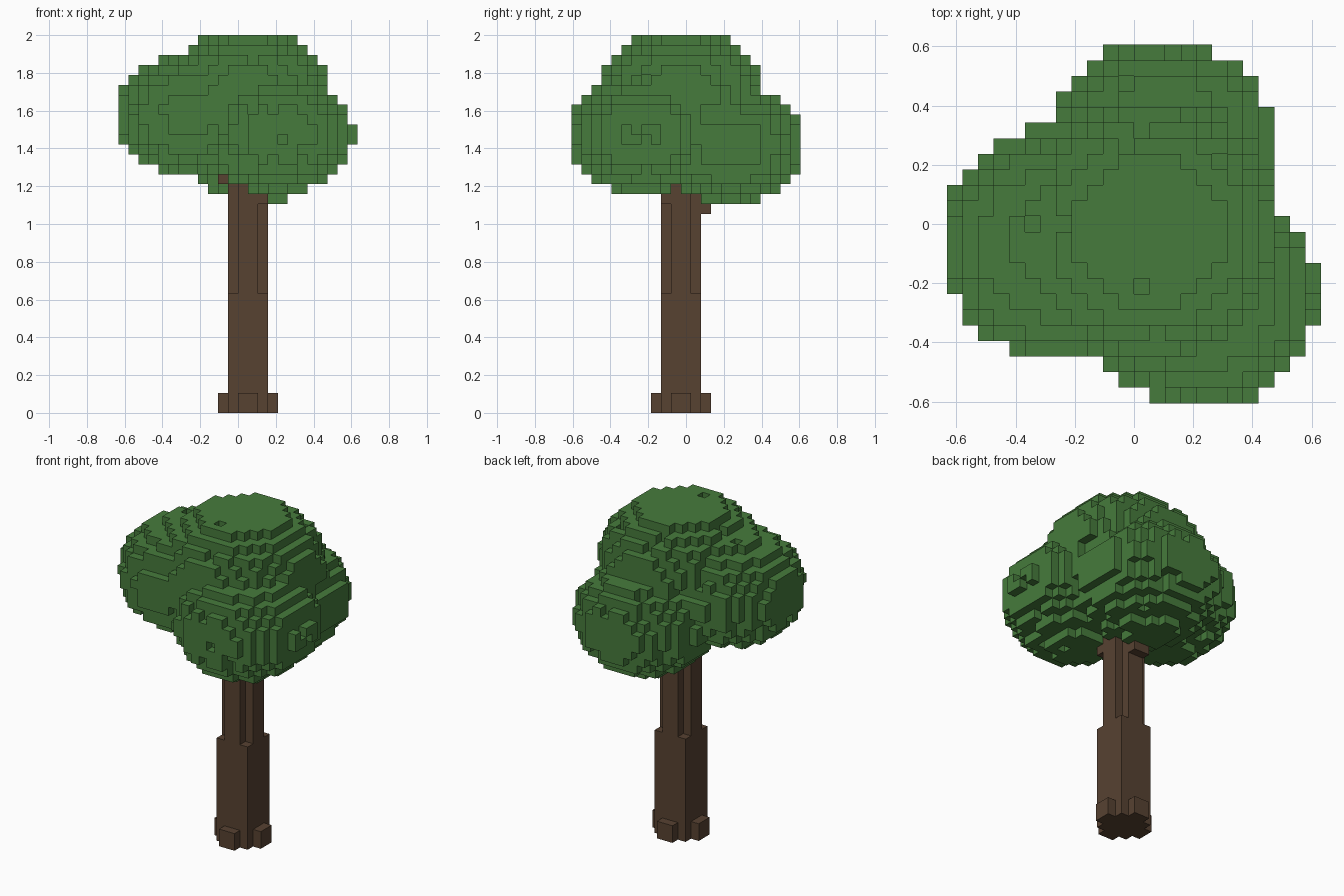
import bpy, bmesh, random
from itertools import product
from mathutils import Vector

random.seed(7)
if "Cube" in bpy.data.objects:
    bpy.data.objects.remove(bpy.data.objects["Cube"], do_unlink=True)

CELL = 2 / 38
DIRS = [Vector(d) for d in ((1, 0, 0), (-1, 0, 0), (0, 1, 0), (0, -1, 0), (0, 0, 1), (0, 0, -1))]


def material(name, rgb):
    mat = bpy.data.materials.new(name)
    mat.use_nodes = True
    mat.diffuse_color = (*rgb, 1)
    bsdf = next(n for n in mat.node_tree.nodes if n.type == "BSDF_PRINCIPLED")
    bsdf.inputs["Base Color"].default_value = (*rgb, 1)
    bsdf.inputs["Roughness"].default_value = 0.9
    return mat


def block(xs, ys, zs):
    """Set of cells; each range is (first, last + 1)."""
    return set(product(range(*xs), range(*ys), range(*zs)))


def neighbour(cell, d):
    return tuple(int(c + s) for c, s in zip(cell, d))


def build(name, cells, solid, mat):
    """Mesh only the cell sides that are not buried in the solid."""
    bm = bmesh.new()
    verts = {}

    def vert(p):
        key = tuple(round(c * 2) for c in p)
        if key not in verts:
            verts[key] = bm.verts.new(p * CELL)
        return verts[key]

    for cell in sorted(cells):
        centre = Vector(cell) + Vector((0.5, 0, 0.5))
        for d in DIRS:
            if neighbour(cell, d) in solid:
                continue
            u = Vector((d.y, d.z, d.x))
            w = d.cross(u)
            corners = [centre + (d + a * u + b * w) / 2
                       for a, b in ((1, 1), (-1, 1), (-1, -1), (1, -1))]
            bm.faces.new([vert(p) for p in corners])
    mesh = bpy.data.meshes.new(name)
    bm.to_mesh(mesh)
    bm.free()
    mesh.materials.append(mat)
    obj = bpy.data.objects.new(name, mesh)
    bpy.context.collection.objects.link(obj)


# Trunk: square below, notched corners above, four root stubs
trunk = block((-1, 3), (-2, 2), (0, 27))
for i, j in product((-1, 2), (-2, 1)):
    trunk -= block((i, i + 1), (j, j + 1), (12, 27))
for i in (-2, 3):
    trunk |= block((i, i + 1), (-1, 1), (0, 2))
for j in (-3, 2):
    trunk |= block((0, 2), (j, j + 1), (0, 2))

# Short branch starts under the crown
trunk |= block((0, 2), (2, 3), (20, 24))
trunk |= block((-2, -1), (0, 1), (23, 26))
trunk |= block((2, 3), (-2, -1), (21, 25))

# Crown: four flattened balls of leaves (centre, radius)
FLATTEN = 0.8
BALLS = [((-5, -1.25, 30), 7.43),
         ((4.25, -4.5, 28), 7.43),
         ((1.75, 4.5, 27), 7.45),
         ((1, -0.5, 32), 8.4)]


def in_crown(cell):
    p = Vector((cell[0] + 0.5, cell[1], cell[2] + 0.5))
    for centre, radius in BALLS:
        offset = p - Vector(centre)
        offset.z /= FLATTEN
        if offset.length <= radius:
            return True
    return False


crown = {c for c in block((-12, 12), (-11, 12), (20, 38)) if in_crown(c)} - trunk

# Small gaps between leaves, more of them underneath
full = crown | trunk
for cell in sorted(crown):
    sides = [d for d in DIRS if neighbour(cell, d) not in full]
    chance = 0.1 if DIRS[5] in sides else 0.035
    if sides and random.random() < chance:
        crown.discard(cell)

solid = crown | trunk
build("trunk", trunk, solid, material("bark brown", (0.096, 0.054, 0.031)))
build("leaf_crown", crown, solid, material("leaf green", (0.061, 0.198, 0.045)))
